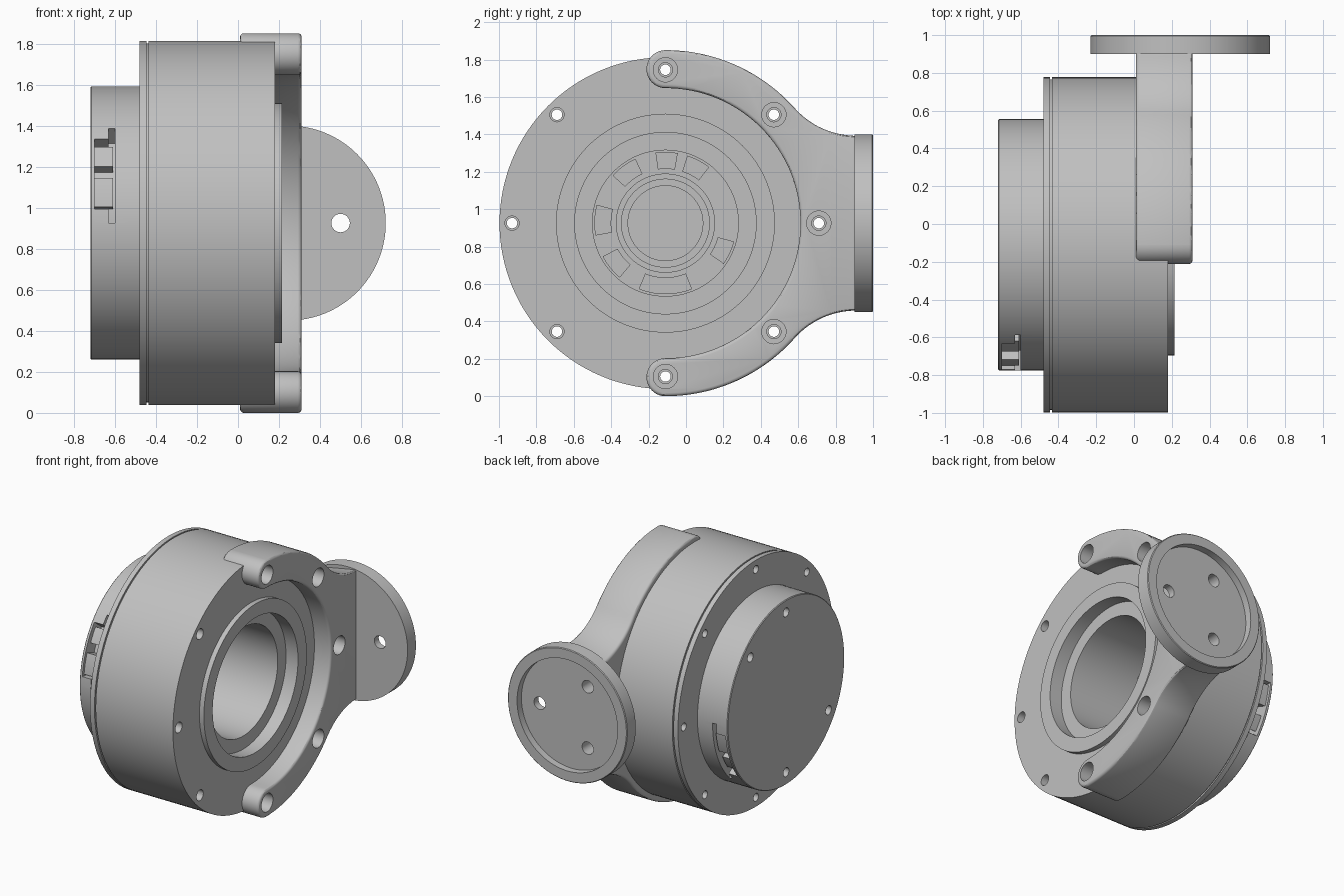
import bpy, bmesh
from math import sin, cos, pi, radians
from mathutils import Matrix, Vector

if "Cube" in bpy.data.objects:
    bpy.data.objects.remove(bpy.data.objects["Cube"])

CY, CZ = -0.11, 0.925          # main axis, running along x
SEG = 128

grey = bpy.data.materials.new("machined_grey")
grey.use_nodes = True
grey.diffuse_color = (0.53, 0.53, 0.53, 1)
grey.node_tree.nodes["Principled BSDF"].inputs["Base Color"].default_value = (0.53, 0.53, 0.53, 1)
parts = []


def finish(name, bm, keep=True):
    bmesh.ops.recalc_face_normals(bm, faces=bm.faces)
    mesh = bpy.data.meshes.new(name)
    bm.to_mesh(mesh)
    bm.free()
    mesh.materials.append(grey)
    obj = bpy.data.objects.new(name, mesh)
    bpy.context.collection.objects.link(obj)
    if keep:
        parts.append(obj)
    else:
        obj.hide_render = True
    return obj


def lathe(name, profile, y=CY, z=CZ, seg=SEG, keep=True, move=None):
    """Spin an (x, radius) profile about an axis parallel to x."""
    bm = bmesh.new()
    verts = [bm.verts.new((x, 0, r)) for x, r in profile]
    edges = [bm.edges.new(p) for p in zip(verts, verts[1:])]
    bmesh.ops.spin(bm, geom=verts + edges, cent=(0, 0, 0), axis=(1, 0, 0),
                   angle=2 * pi, steps=seg, use_merge=True)
    bmesh.ops.remove_doubles(bm, verts=bm.verts, dist=1e-5)
    bm.transform(move if move else Matrix.Translation((0, y, z)))
    return finish(name, bm, keep)


def extrude(name, outline, x0, x1, keep=True, shape=None):
    """Extrude a (y, z) outline, given about the main axis, from x0 to x1."""
    bm = bmesh.new()
    face = bm.faces.new([bm.verts.new((x0, y, z)) for y, z in outline])
    geom = bmesh.ops.extrude_face_region(bm, geom=[face])["geom"]
    for v in geom:
        if isinstance(v, bmesh.types.BMVert):
            v.co.x = x1
    if shape:
        for v in bm.verts:
            shape(v.co)
    bm.transform(Matrix.Translation((0, CY, CZ)))
    return finish(name, bm, keep)


def arc(r, a0, a1, n=24, y=0, z=0):
    angles = [radians(a0 + (a1 - a0) * i / n) for i in range(n + 1)]
    return [(y + r * cos(a), z + r * sin(a)) for a in angles]


def sector(name, r0, r1, a0, a1, x0, x1, keep=True):
    return extrude(name, arc(r0, a0, a1) + arc(r1, a1, a0), x0, x1, keep)


def bake(obj):
    graph = bpy.context.evaluated_depsgraph_get()
    mesh = bpy.data.meshes.new_from_object(obj.evaluated_get(graph))
    obj.modifiers.clear()
    obj.data = mesh


def cut(obj, cutters):
    for c in cutters:
        mod = obj.modifiers.new("cut", "BOOLEAN")
        mod.operation, mod.solver, mod.object = "DIFFERENCE", "EXACT", c
    bake(obj)


# Round housing with raised front ring, stepped bore and hub at its floor
housing = lathe("housing", [
    (-0.445, 0), (-0.445, 0.875), (-0.435, 0.875), (-0.435, 0.887), (0.18, 0.887),
    (0.18, 0.585), (0.215, 0.585), (0.215, 0.485), (0.12, 0.485), (0.12, 0.39),
    (-0.40, 0.39), (-0.40, 0.265), (-0.35, 0.265), (-0.35, 0.235), (-0.37, 0.235),
    (-0.37, 0.2), (-0.41, 0.2), (-0.41, 0)])
back_plate = lathe("back_plate", [(-0.48, 0), (-0.48, 0.887), (-0.445, 0.887), (-0.445, 0)])
rear_cover = lathe("rear_cover", [(-0.72, 0), (-0.72, 0.66), (-0.715, 0.665),
                                  (-0.48, 0.665), (-0.48, 0)])

# Raised pads around the hub
for a0, a1 in ((80, 98), (52, 72), (115, 138), (165, 190), (208, 230), (248, 292), (325, 345)):
    sector("hub_pad", 0.29, 0.38, a0, a1, -0.405, -0.36)

# Half-ring bracket with round ends and a flared neck
start = Vector((0.687, 0.619))
bend, end = Vector((0.822, 0.47)), Vector((1.03, 0.47))
flare = [tuple(start * (1 - t) ** 2 + bend * 2 * t * (1 - t) + end * t * t)
         for t in (i / 14 for i in range(1, 15))]
upper = arc(0.1015, 270, 91, 20, z=0.8235) + arc(0.925, 90, 42, 32) + flare
lower = [(y, -z) for y, z in reversed(upper)]
inner = arc(0.722, -90, 90, 64)[1:-1]


def narrow_neck(co):
    """Pull the inner side of the neck in to meet the round flange."""
    if co.x < 0.1 and co.y > start.x:
        co.z *= 1 - 0.13 * (co.y - start.x) / (end.x - start.x)


bracket = extrude("bracket", upper + lower + inner, 0.01, 0.31, shape=narrow_neck)
bevel = bracket.modifiers.new("soft_edges", "BEVEL")
bevel.width, bevel.segments = 0.018, 3
bevel.limit_method, bevel.angle_limit = "ANGLE", radians(50)
bake(bracket)

# Round mounting flange with a shallow recess at the back
FX = 0.245
to_back = Matrix.Translation((FX, 0, CZ)) @ Matrix.Rotation(pi / 2, 4, "Z")
flange = lathe("mounting_flange", [(0.9, 0), (0.9, 0.475), (0.995, 0.475), (1.0, 0.47),
                                   (1.0, 0.40), (0.95, 0.40), (0.95, 0)], move=to_back)
flange_holes = []
for a in (0, 120, 240):
    place = Matrix.Translation((0.255 * cos(radians(a)), 0, 0.255 * sin(radians(a)))) @ to_back
    flange_holes.append(lathe("flange_hole", [(0.8, 0), (0.8, 0.045), (1.1, 0.045), (1.1, 0)],
                              seg=32, keep=False, move=place))
cut(flange, flange_holes)

# Eight stepped bolt holes through bracket, housing and plate
bolt_holes = []
for y, z in arc(0.82, 0, 315, 7):
    bolt_holes.append(lathe("bolt_hole", [
        (0.4, 0), (0.4, 0.065), (0.2, 0.065), (0.2, 0.038), (0.05, 0.038),
        (0.05, 0.028), (-0.6, 0.028), (-0.6, 0)], CY + y, CZ + z, 32, False))
for obj in (housing, back_plate):
    cut(obj, bolt_holes)
cut(bracket, bolt_holes + flange_holes)

# Rear cover: screw holes and two opposite stepped side slots
cover_cuts = []
for a in (45, 90, 213, 270):
    y, z = arc(0.575, a, a, 1)[0]
    cover_cuts.append(lathe("cover_hole", [(-0.8, 0), (-0.8, 0.032), (-0.6, 0.032), (-0.6, 0)],
                            CY + y, CZ + z, 24, False))
for turn in (0, 180):
    cover_cuts.append(sector("slot_long", 0.56, 0.7, turn + 136, turn + 180, -0.63, -0.6, False))
    cover_cuts.append(sector("slot_wide", 0.56, 0.7, turn + 142, turn + 174, -0.70, -0.625, False))
    # connector blocks sitting in the slot
    sector("connector_block", 0.55, 0.63, turn + 144, turn + 154, -0.70, -0.61)
    sector("connector_block", 0.55, 0.645, turn + 160, turn + 173, -0.70, -0.61)
cut(rear_cover, cover_cuts)

for c in bolt_holes + flange_holes + cover_cuts:
    bpy.data.objects.remove(c)

# Smooth curved walls, crisp edges
bpy.ops.object.select_all(action="DESELECT")
for obj in parts:
    obj.select_set(True)
bpy.context.view_layer.objects.active = housing
bpy.ops.object.shade_smooth_by_angle(angle=radians(30))
